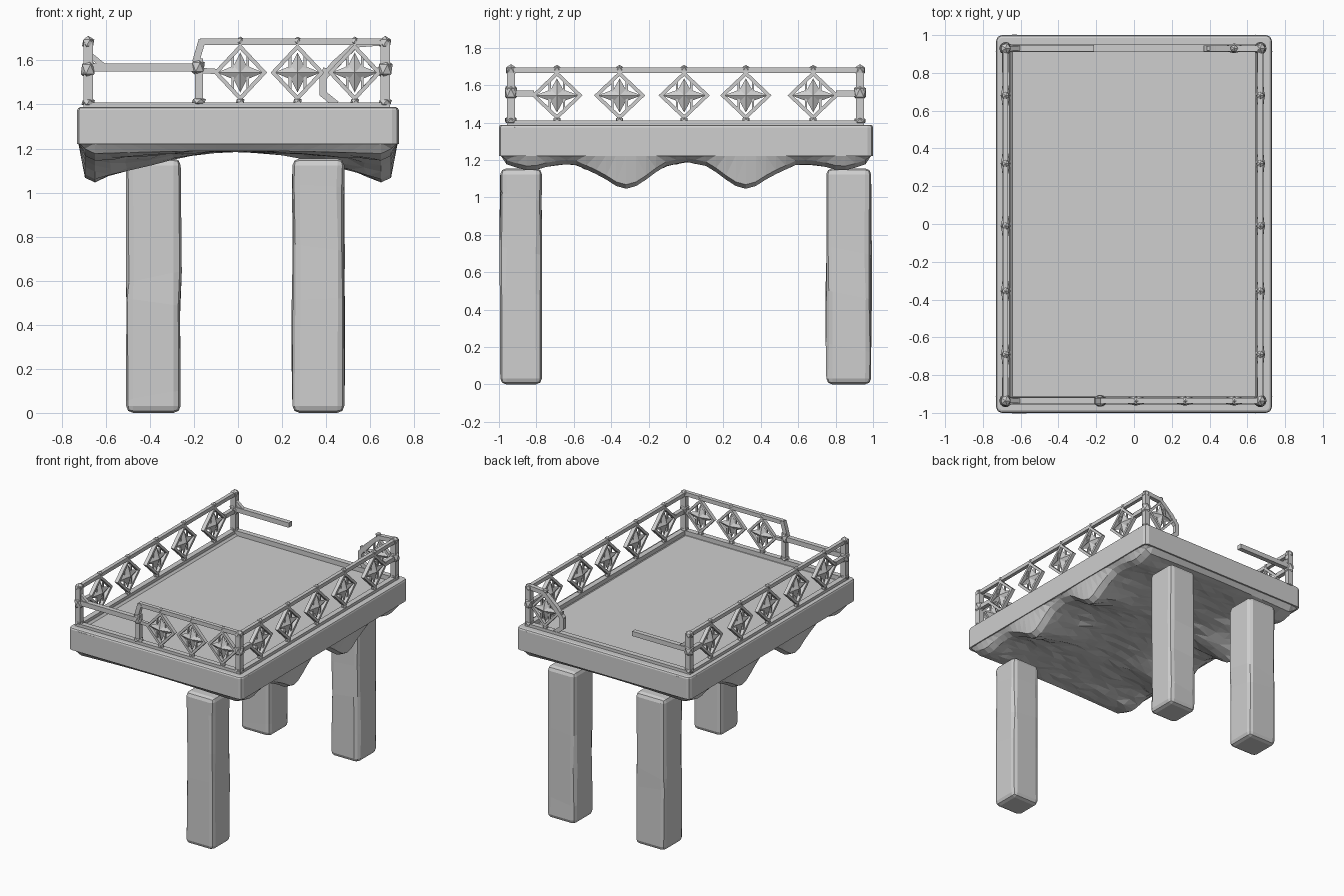
import bpy, bmesh, math, random
from mathutils import Vector, Matrix

if "Cube" in bpy.data.objects:
    bpy.data.objects.remove(bpy.data.objects["Cube"])

random.seed(4)
stone = bpy.data.materials.new("grey stone")
stone.diffuse_color = (0.62, 0.62, 0.62, 1)
stone.use_nodes = True
stone.node_tree.nodes["Principled BSDF"].inputs["Base Color"].default_value = stone.diffuse_color


def finish(name, bm):
    bmesh.ops.recalc_face_normals(bm, faces=bm.faces)
    me = bpy.data.meshes.new(name)
    bm.to_mesh(me)
    bm.free()
    me.materials.append(stone)
    ob = bpy.data.objects.new(name, me)
    bpy.context.collection.objects.link(ob)
    return ob


def box(bm, lo, hi):
    lo, hi = Vector(lo), Vector(hi)
    m = Matrix.Translation((lo + hi) / 2) @ Matrix.Diagonal((*(hi - lo), 1))
    return bmesh.ops.create_cube(bm, size=1, matrix=m)["verts"]


def bar(bm, p, q, t=0.022):
    p, q = Vector(p), Vector(q)
    d = q - p
    m = (Matrix.Translation((p + q) / 2) @ d.to_track_quat('Z', 'Y').to_matrix().to_4x4()
         @ Matrix.Diagonal((t, t, d.length + t * 0.5, 1)))
    bmesh.ops.create_cube(bm, size=1, matrix=m)


def knob(bm, p, r, h):
    m = Matrix.Translation(p) @ Matrix.Diagonal((r, r, h, 1))
    bmesh.ops.create_icosphere(bm, subdivisions=1, radius=1, matrix=m)


# deck slab with rounded corners and a slightly sunken floor
bm = bmesh.new()
box(bm, (-0.73, -1, 1.22), (0.73, 1, 1.388))
bmesh.ops.bevel(bm, geom=[e for e in bm.edges if abs(e.verts[0].co.z - e.verts[1].co.z) > 0.1],
                offset=0.03, segments=2, affect='EDGES', profile=0.5)
bmesh.ops.bevel(bm, geom=[e for e in bm.edges if e.verts[0].co.z + e.verts[1].co.z > 2.7],
                offset=0.014, segments=2, affect='EDGES', profile=0.5)
bm.normal_update()
top = max((f for f in bm.faces if f.normal.z > 0.9), key=lambda f: f.calc_area())
bmesh.ops.inset_region(bm, faces=[top], thickness=0.06)
bmesh.ops.inset_region(bm, faces=[top], thickness=0.05, depth=-0.014)
finish("deck_slab", bm)

# low curb carrying the railing
bm = bmesh.new()
X0, X1, Y0, Y1 = -0.68, 0.668, -0.936, 0.93
for x in (X0, X1):
    box(bm, (x - 0.02, Y0 - 0.02, 1.36), (x + 0.02, Y1 + 0.02, 1.41))
for y in (Y0, Y1):
    box(bm, (X0, y - 0.02, 1.36), (X1, y + 0.02, 1.41))
finish("rail_curb", bm)

# wavy vaulted underside: height follows y along the sides, arching up to the middle
WAVE = [(0, 1.19), (.12, 1.165), (.22, 1.09), (.29, 1.046), (.35, 1.046), (.45, 1.11),
        (.6, 1.18), (.72, 1.17), (.83, 1.14), (.95, 1.17), (1.01, 1.215)]


def wave(y):
    y = abs(y)
    for (a, za), (b, zb) in zip(WAVE, WAVE[1:]):
        if y <= b:
            return za + (zb - za) * (y - a) / (b - a)
    return 1.215


def under(x, y):
    w, a = wave(y), abs(x)
    if a > 0.72 or abs(y) > 0.98:
        return 1.225
    if a > 0.67:
        return min(1.21, w + 0.022)
    return 1.19 + (w - 1.19) * (a / 0.65) ** 1.7


half = [0.1, 0.2, 0.3, 0.4, 0.5, 0.58, 0.65, 0.695, 0.725]
xs = [-h for h in reversed(half)] + [0] + half
ys = [-0.992] + [-0.96 + 1.92 * i / 36 for i in range(37)] + [0.992]
bm = bmesh.new()
rows = []
for y in ys:
    row = []
    for x in xs:
        j = 0.012 if abs(x) < 0.6 and abs(y) < 0.95 else 0
        k = 0.99 if abs(x) > 0.72 and abs(y) > 0.98 else 1
        row.append(bm.verts.new((x * k + random.uniform(-j, j), y * k + random.uniform(-j, j),
                                 under(x, y) + random.uniform(-j, j) * 0.6)))
    rows.append(row)
for r, s in zip(rows, rows[1:]):
    for i in range(len(r) - 1):
        bm.faces.new((r[i], s[i], s[i + 1], r[i + 1]))
bmesh.ops.triangulate(bm, faces=bm.faces[:])
finish("vaulted_underside", bm)


# three rough square pillars, front left one missing
def pillar(name, x0, x1, y0, y1):
    bm = bmesh.new()
    box(bm, (x0, y0, 0), (x1, y1, 1.155))
    bmesh.ops.bevel(bm, geom=bm.edges[:], offset=0.032, segments=2, affect='EDGES', profile=0.5)
    for z in (0.3, 0.6, 0.85):
        bmesh.ops.bisect_plane(bm, geom=bm.verts[:] + bm.edges[:] + bm.faces[:],
                               plane_co=(0, 0, z), plane_no=(random.uniform(-.3, .3), .2, 1))
    for v in bm.verts:
        if 0.1 < v.co.z < 1.1:
            v.co.x += random.uniform(-0.005, 0.005)
            v.co.y += random.uniform(-0.005, 0.005)
    finish(name, bm)


pillar("front_right_pillar", 0.247, 0.483, -0.993, -0.77)
pillar("back_right_pillar", 0.247, 0.483, 0.75, 0.99)
pillar("back_left_pillar", -0.508, -0.26, 0.75, 0.99)


# railing panel: diamond frame with a four pointed star; side(u, z, d) gives a point
def diamond(bm, side, c, w, h=0.13, zc=1.545, t=0.014):
    def ring(k, d):
        return [bm.verts.new(side(c + w * k * a, zc + h * k * b, d))
                for a, b in ((1, 0), (0, 1), (-1, 0), (0, -1))]
    loops = [ring(1, -t), ring(1, t), ring(0.8, t), ring(0.8, -t)]
    for a, b in zip(loops, loops[1:] + loops[:1]):
        for i in range(4):
            n = (i + 1) % 4
            bm.faces.new((a[i], a[n], b[n], b[i]))
    star = []
    for i in range(8):
        ang = i * math.pi / 4
        k = (0.86 if i % 4 == 0 else 0.7) if i % 2 == 0 else 0.34
        star.append(bm.verts.new(side(c + w * k * math.cos(ang), zc + h * k * math.sin(ang), 0)))
    for d in (-0.026, 0.026):
        mid = bm.verts.new(side(c, zc, d))
        for i in range(8):
            bm.faces.new((star[i], star[(i + 1) % 8], mid))
    # thin upright struts
    for a in (-1, 1):
        bar(bm, side(c + a * w * 0.28, zc - h * 0.62, 0), side(c + a * w * 0.28, zc + h * 0.62, 0), 0.012)
    knob(bm, side(c, 1.688, 0), 0.022, 0.02)
    knob(bm, side(c, 1.415, 0), 0.022, 0.018)


def along_y(x):
    return lambda u, z, d: Vector((x + d, u, z))


def along_x(y):
    return lambda u, z, d: Vector((u, y + d, z))


# side railings
for name, x in (("left_railing", X0), ("right_railing", X1)):
    bm = bmesh.new()
    s = along_y(x)
    bar(bm, s(Y0, 1.68, 0), s(Y1, 1.68, 0), 0.028)
    for c in (-0.69, -0.355, -0.01, 0.32, 0.68):
        diamond(bm, s, c, 0.137)
    bar(bm, s(Y0, 1.555, 0), s(-0.82, 1.555, 0), 0.032)
    bar(bm, s(Y1, 1.555, 0), s(0.81, 1.555, 0), 0.032)
    finish(name, bm)

# corner posts with knobs
for name, x, y in (("front_left_post", X0, Y0), ("front_right_post", X1, Y0),
                   ("back_left_post", X0, Y1), ("back_right_post", X1, Y1)):
    bm = bmesh.new()
    bar(bm, (x, y, 1.38), (x, y, 1.68), 0.042)
    knob(bm, (x, y, 1.68), 0.031, 0.032)
    knob(bm, (x, y, 1.56), 0.038, 0.05)
    knob(bm, (x, y, 1.41), 0.034, 0.022)
    finish(name, bm)

# front railing: three diamonds, then a lower bar to the left post
bm = bmesh.new()
s = along_x(Y0)
bar(bm, s(-0.165, 1.685, 0), s(X1, 1.685, 0), 0.03)
for c in (0.01, 0.27, 0.53):
    diamond(bm, s, c, 0.122)
bar(bm, s(-0.178, 1.40, 0), s(-0.178, 1.60, 0), 0.036)
bar(bm, s(-0.19, 1.60, 0), s(-0.165, 1.685, 0), 0.032)
knob(bm, s(-0.182, 1.57, 0), 0.035, 0.045)
knob(bm, s(-0.178, 1.415, 0), 0.036, 0.02)
bar(bm, s(X0, 1.568, 0), s(-0.18, 1.568, 0), 0.036)
bar(bm, s(X0 + 0.015, 1.62, 0), s(-0.61, 1.575, 0), 0.024)
bar(bm, s(0.64, 1.555, 0), s(X1, 1.555, 0), 0.03)
bar(bm, s(-0.18, 1.555, 0), s(-0.10, 1.55, 0), 0.024)
finish("front_railing", bm)

# broken back railing: a bar stub on the left, one panel on the right
bm = bmesh.new()
s = along_x(Y1)
bar(bm, s(X0, 1.568, 0), s(-0.22, 1.568, 0), 0.036)
bar(bm, s(X0 + 0.015, 1.62, 0), s(-0.61, 1.575, 0), 0.024)
finish("back_left_broken_rail", bm)
bm = bmesh.new()
diamond(bm, s, 0.53, 0.12)
path = [(X1, 1.685), (0.54, 1.675), (0.44, 1.585), (0.385, 1.52), (0.385, 1.45), (0.44, 1.405)]
for a, b in zip(path, path[1:]):
    bar(bm, s(*a, 0), s(*b, 0), 0.032)
bar(bm, s(0.39, 1.555, 0), s(0.43, 1.55, 0), 0.024)
bar(bm, s(0.64, 1.555, 0), s(X1, 1.555, 0), 0.03)
finish("back_right_broken_rail", bm)
